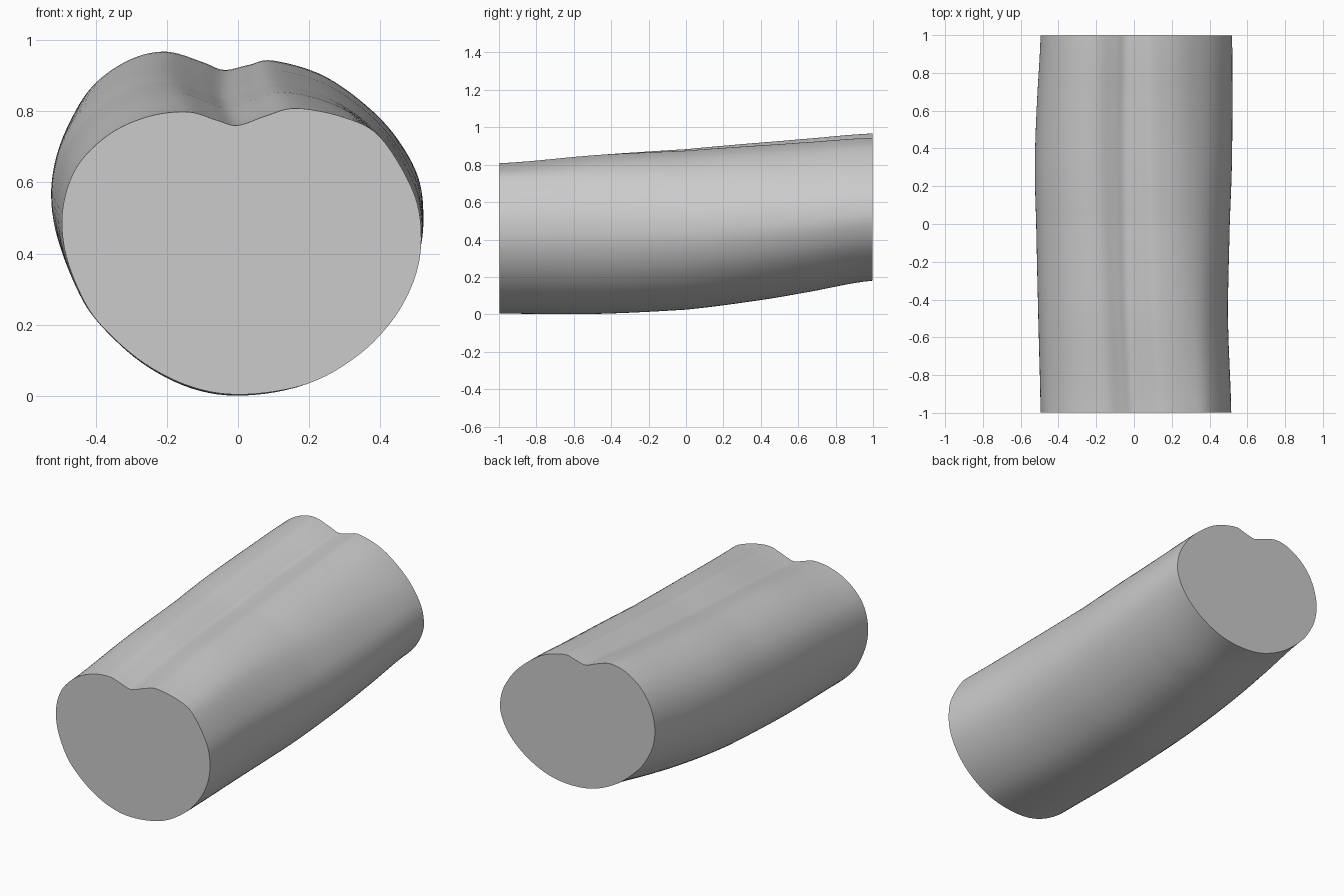
import bpy, bmesh, math
from mathutils import Vector

if "Cube" in bpy.data.objects:
    bpy.data.objects.remove(bpy.data.objects["Cube"])

# Matching end sections (x, z), counter-clockwise from the lowest point
FRONT = [(.025, .004), (.2, .035), (.34, .115), (.44, .22), (.5, .34), (.515, .46),
         (.49, .58), (.40, .727), (.30, .782), (.165, .808), (.08, .787), (0, .76),
         (-.06, .775), (-.14, .798), (-.25, .785), (-.36, .735), (-.45, .645),
         (-.49, .53), (-.485, .41), (-.44, .285), (-.38, .195), (-.26, .09), (-.12, .022)]
BACK = [(.05, .18), (.2, .2), (.34, .265), (.45, .36), (.508, .46), (.52, .55),
        (.49, .655), (.40, .78), (.25, .895), (.10, .942), (.03, .930), (-.04, .916),
        (-.10, .938), (-.2, .967), (-.3, .947), (-.40, .88), (-.465, .785),
        (-.495, .67), (-.485, .56), (-.44, .46), (-.375, .375), (-.25, .27), (-.1, .2)]

# Extents along the length: y, left, right, bottom, top
EXTENTS = [(-1, -.495, .515, .004, .808), (-.5, -.507, .498, .002, .85),
           (0, -.518, .507, .025, .883), (.3, -.525, .518, .062, .91),
           (.6, -.516, .521, .11, .935), (1, -.495, .52, .18, .967)]
STEPS, RINGS = 6, 40


def catmull(a, b, c, d, t):
    return .5 * (2 * b + (c - a) * t + (2 * a - 5 * b + 4 * c - d) * t * t
                 + (3 * b - a - 3 * c + d) * t ** 3)


def closed_curve(points):
    p = [Vector(q) for q in points]
    n = len(p)
    return [catmull(p[i - 1], p[i], p[(i + 1) % n], p[(i + 2) % n], s / STEPS)
            for i in range(n) for s in range(STEPS)]


def extents_at(y):
    k = max(i for i in range(len(EXTENTS) - 1) if EXTENTS[i][0] <= y)
    rows = [Vector(EXTENTS[min(max(k + j, 0), len(EXTENTS) - 1)]) for j in (-1, 0, 1, 2)]
    t = (y - rows[1][0]) / (rows[2][0] - rows[1][0])
    return catmull(*rows, t)[1:]


def remap(v, lo, hi, new_lo, new_hi):
    return new_lo + (v - lo) / (hi - lo) * (new_hi - new_lo)


# Loft the body through blended sections
front, back = closed_curve(FRONT), closed_curve(BACK)
bm = bmesh.new()
rings = []
for r in range(RINGS + 1):
    t = r / RINGS
    y = 2 * t - 1
    section = [a.lerp(b, t) for a, b in zip(front, back)]
    xs, zs = [p.x for p in section], [p.y for p in section]
    left, right, low, high = extents_at(y)
    rings.append([bm.verts.new((remap(p.x, min(xs), max(xs), left, right), y * .998,
                                remap(p.y, min(zs), max(zs), low, high))) for p in section])
n = len(front)
for a, b in zip(rings, rings[1:]):
    for i in range(n):
        j = (i + 1) % n
        bm.faces.new((a[i], a[j], b[j], b[i]))

# Flat end caps
bm.faces.new(rings[0])
bm.faces.new(rings[-1])
bmesh.ops.recalc_face_normals(bm, faces=bm.faces[:])

mesh = bpy.data.meshes.new("grooved_body")
bm.to_mesh(mesh)
bm.free()
body = bpy.data.objects.new("grooved_body", mesh)
bpy.context.collection.objects.link(body)

grey = bpy.data.materials.new("light grey")
grey.diffuse_color = (.6, .6, .6, 1)
grey.use_nodes = True
grey.node_tree.nodes["Principled BSDF"].inputs["Base Color"].default_value = grey.diffuse_color
mesh.materials.append(grey)

bpy.context.view_layer.objects.active = body
body.select_set(True)
bpy.ops.object.shade_smooth_by_angle(angle=math.radians(40))
